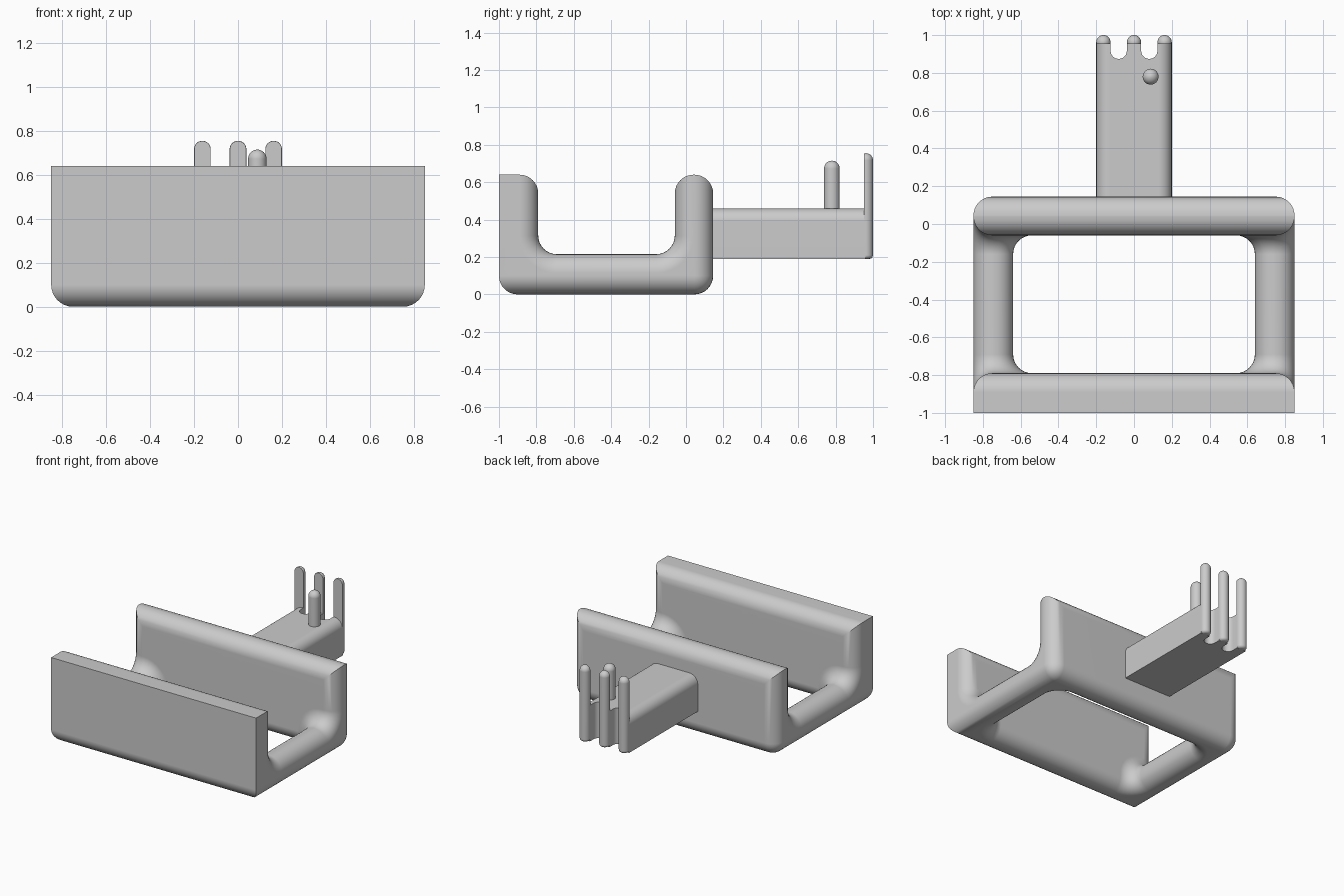
import bpy, bmesh, math
from mathutils import Vector

if "Cube" in bpy.data.objects:
    bpy.data.objects.remove(bpy.data.objects["Cube"], do_unlink=True)

grey = bpy.data.materials.new("plain_grey")
grey.use_nodes = True
COLOUR = (0.6, 0.6, 0.6, 1)
grey.diffuse_color = COLOUR
grey.node_tree.nodes["Principled BSDF"].inputs["Base Color"].default_value = COLOUR


def make_object(name, bm, mirror=False):
    mesh = bpy.data.meshes.new(name)
    bm.to_mesh(mesh)
    bm.free()
    mesh.materials.append(grey)
    obj = bpy.data.objects.new(name, mesh)
    bpy.context.collection.objects.link(obj)
    bpy.ops.object.select_all(action="DESELECT")
    obj.select_set(True)
    bpy.context.view_layer.objects.active = obj
    bpy.ops.object.shade_smooth_by_angle(angle=math.radians(35))
    if mirror:
        obj.modifiers.new("mirror", "MIRROR").merge_threshold = 0.0005
    normals = obj.modifiers.new("even_shading", "WEIGHTED_NORMAL")
    normals.keep_sharp = True
    return obj


def round_edges(bm, edges, radius, segments=8):
    bmesh.ops.bevel(bm, geom=edges, offset=radius, offset_type="OFFSET",
                    segments=segments, profile=0.5, affect="EDGES",
                    clamp_overlap=False, loop_slide=True)


def near(a, b):
    return abs(a - b) < 1e-4


# Open frame: two walls joined by two low rails (half, then mirrored)
W, IN = 0.85, 0.64                 # outer and inner half width
F, FI, BI, B = -1, -0.79, -0.06, 0.145   # front to back wall faces
RAIL, TOP, R = 0.215, 0.64, 0.1

bm = bmesh.new()
corners = {}


def face(points):
    for p in points:
        if p not in corners:
            corners[p] = bm.verts.new(p)
    bm.faces.new([corners[p] for p in points])


def rect_xz(y):
    face([(0, y, 0), (W, y, 0), (W, y, TOP), (0, y, TOP)])


rect_xz(F)
rect_xz(B)
for y in (FI, BI):
    face([(0, y, 0), (IN, y, 0), (IN, y, RAIL), (W, y, RAIL), (W, y, TOP), (0, y, TOP)])
for y0, y1 in ((F, FI), (BI, B)):
    face([(0, y0, TOP), (W, y0, TOP), (W, y1, TOP), (0, y1, TOP)])
face([(W, y, z) for y, z in ((F, 0), (B, 0), (B, TOP), (BI, TOP), (BI, RAIL),
                             (FI, RAIL), (FI, TOP), (F, TOP))])
face([(IN, FI, RAIL), (W, FI, RAIL), (W, BI, RAIL), (IN, BI, RAIL)])
face([(IN, FI, 0), (IN, BI, 0), (IN, BI, RAIL), (IN, FI, RAIL)])
face([(x, y, 0) for x, y in ((0, F), (W, F), (W, B), (0, B), (0, BI),
                             (IN, BI), (IN, FI), (0, FI))])
bmesh.ops.recalc_face_normals(bm, faces=bm.faces[:])
if bm.calc_volume(signed=True) < 0:
    bmesh.ops.reverse_faces(bm, faces=bm.faces[:])

# Inner top edge of the rail, then the concave fillets, then the outer edges
round_edges(bm, [e for e in bm.edges
                 if all(near(v.co.x, IN) and near(v.co.z, RAIL) for v in e.verts)], R)
bm.normal_update()
round_edges(bm, [e for e in bm.edges
                 if e.is_manifold and e.calc_face_angle_signed() < -1], R)
bm.normal_update()


def stays_sharp(e):
    a, b = (v.co for v in e.verts)
    top_end = near(a.z, TOP) and near(b.z, TOP) and near(a.x, W) and near(b.x, W)
    front = near(a.y, F) and near(b.y, F) and a.z + b.z > 0.01
    return top_end or front


round_edges(bm, [e for e in bm.edges if e.is_manifold
                 and e.calc_face_angle_signed() > 1 and not stays_sharp(e)], R)
make_object("frame", bm, mirror=True)

# Arm: outline with two round-ended slots at its tip
ARM_W, ARM_END, ARM_Z0, ARM_Z1 = 0.2, 0.96, 0.19, 0.46
FR = 0.038                          # finger radius
SLOT_X, SLOT_Y, SLOT_R = 0.081, 0.917, 0.043
outline = [(-ARM_W, 0.1), (ARM_W, 0.1), (ARM_W, ARM_END)]
for x in (SLOT_X, -SLOT_X):
    outline.append((x + SLOT_R, ARM_END))
    for i in range(13):
        t = math.pi * i / 12
        outline.append((x + SLOT_R * math.cos(t), SLOT_Y - SLOT_R * math.sin(t)))
    outline.append((x - SLOT_R, ARM_END))
outline.append((-ARM_W, ARM_END))

bm = bmesh.new()
base = bm.faces.new([bm.verts.new((x, y, ARM_Z0)) for x, y in outline])
up = bmesh.ops.extrude_face_region(bm, geom=[base], use_keep_orig=True)
bmesh.ops.translate(bm, vec=(0, 0, ARM_Z1 - ARM_Z0),
                    verts=[g for g in up["geom"] if isinstance(g, bmesh.types.BMVert)])
bmesh.ops.recalc_face_normals(bm, faces=bm.faces[:])
round_edges(bm, [e for e in bm.edges
                 if all(near(abs(v.co.x), ARM_W) and near(v.co.z, ARM_Z1) for v in e.verts)
                 and near(e.verts[0].co.x, e.verts[1].co.x)], 0.07)
make_object("arm", bm)


def rod(name, x, y, z0, z1, r, foot=0.0, cut_y=None):
    """Round rod with a domed top, optionally cut flat on its front side."""
    profile = [(0, z0), (r - foot, z0)]
    if foot:
        profile += [(r - foot * (1 - math.sin(t)), z0 + foot * (1 - math.cos(t)))
                    for t in (math.pi / 6, math.pi / 3, math.pi / 2)]
    profile += [(r * math.cos(math.pi * i / 16), z1 - r + r * math.sin(math.pi * i / 16))
                for i in range(8)] + [(0, z1)]
    bm = bmesh.new()
    verts = [bm.verts.new((x + a, y, z)) for a, z in profile]
    edges = [bm.edges.new(p) for p in zip(verts, verts[1:])]
    bmesh.ops.spin(bm, geom=verts + edges, cent=(x, y, 0), axis=(0, 0, 1),
                   angle=math.tau, steps=32, use_merge=True)
    bmesh.ops.remove_doubles(bm, verts=bm.verts[:], dist=1e-5)
    if cut_y is not None:
        cut = bmesh.ops.bisect_plane(bm, geom=bm.verts[:] + bm.edges[:] + bm.faces[:],
                                     plane_co=(x, cut_y, 0), plane_no=Vector((0, -1, 0)),
                                     clear_outer=True)
        rim = [g for g in cut["geom_cut"] if isinstance(g, bmesh.types.BMEdge)]
        bmesh.ops.contextual_create(bm, geom=rim)
    bmesh.ops.recalc_face_normals(bm, faces=bm.faces[:])
    make_object(name, bm)


# Three half-round fingers at the tip and one short peg
for name, x in (("left_finger", 0.162), ("middle_finger", 0), ("right_finger", -0.162)):
    rod(name, x, 1 - FR, ARM_Z0, 0.755, FR, foot=0.02, cut_y=0.953)
rod("peg", 0.088, 0.78, 0.42, 0.715, 0.042)
